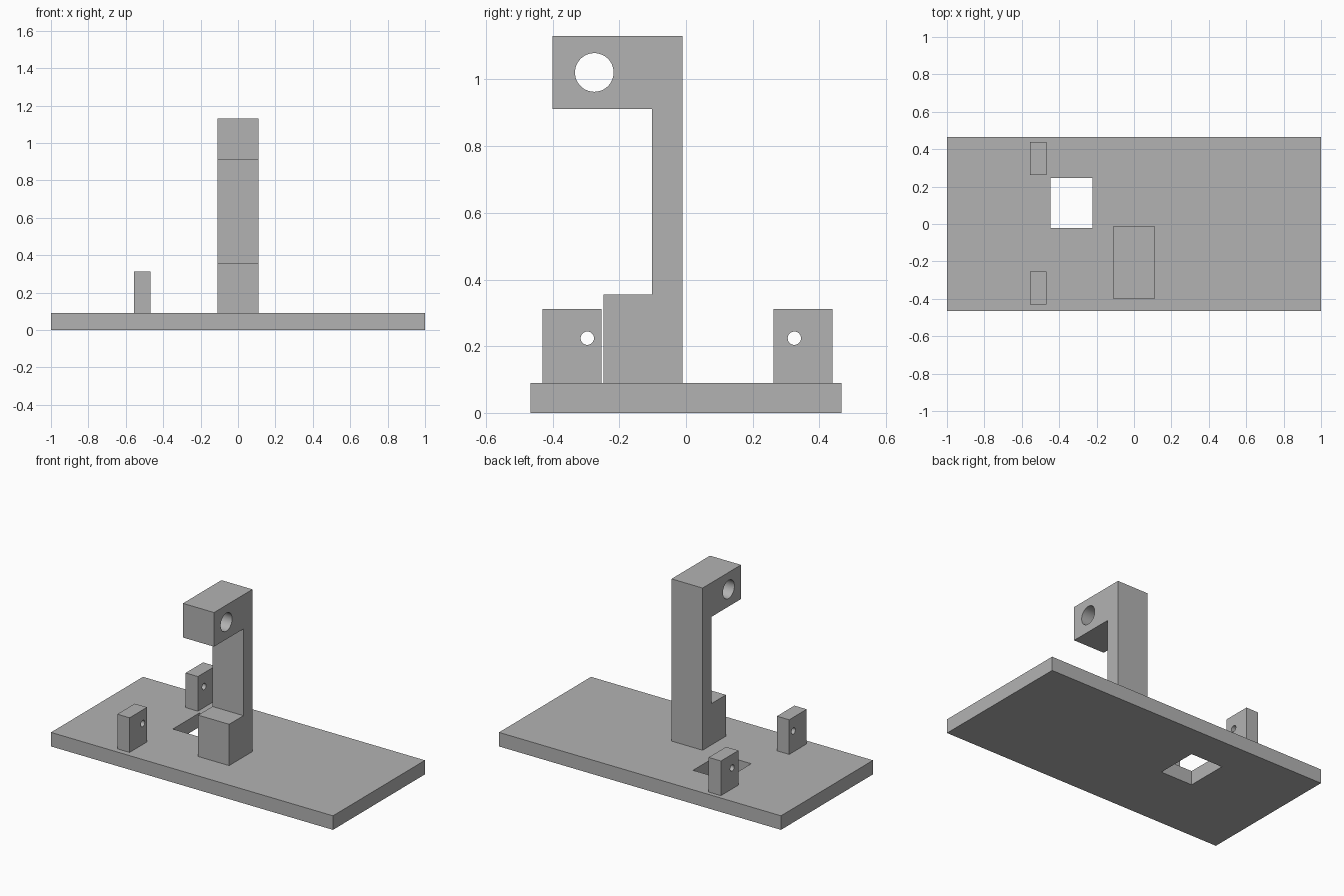
import bpy, bmesh, math
from mathutils import Matrix

if "Cube" in bpy.data.objects:
    bpy.data.objects.remove(bpy.data.objects["Cube"], do_unlink=True)

grey = bpy.data.materials.new("mid_grey")
grey.use_nodes = True
grey.diffuse_color = (0.45, 0.45, 0.45, 1)
grey.node_tree.nodes["Principled BSDF"].inputs["Base Color"].default_value = grey.diffuse_color

# Turns a flat outline so it stands in the y-z plane, thickness along x
SIDEWAYS = Matrix(((0, 0, 1, 0), (1, 0, 0, 0), (0, 1, 0, 0), (0, 0, 0, 1)))


def rect(x0, x1, y0, y1):
    return [(x0, y0), (x1, y0), (x1, y1), (x0, y1)]


def circle(cx, cy, r, n=48):
    return [(cx + r * math.cos(math.tau * i / n), cy + r * math.sin(math.tau * i / n))
            for i in range(n)]


def plate(name, loops, low, high, turn=Matrix()):
    """Extrude an outline (first loop) with holes (other loops) from low to high."""
    curve = bpy.data.curves.new(name, 'CURVE')
    curve.dimensions = '2D'
    curve.fill_mode = 'BOTH'
    curve.extrude = (high - low) / 2
    for loop in loops:
        spline = curve.splines.new('POLY')
        spline.points.add(len(loop) - 1)
        for point, (u, v) in zip(spline.points, loop):
            point.co = (u, v, 0, 1)
        spline.use_cyclic_u = True
    obj = bpy.data.objects.new(name, curve)
    bpy.context.collection.objects.link(obj)
    bpy.ops.object.select_all(action='DESELECT')
    obj.select_set(True)
    bpy.context.view_layer.objects.active = obj
    bpy.ops.object.convert(target='MESH')
    obj = bpy.context.view_layer.objects.active

    # Weld caps to sides and place the part
    bm = bmesh.new()
    bm.from_mesh(obj.data)
    bmesh.ops.remove_doubles(bm, verts=bm.verts, dist=0.0001)
    bm.transform(turn @ Matrix.Translation((0, 0, (low + high) / 2)))
    bmesh.ops.recalc_face_normals(bm, faces=bm.faces)
    bm.to_mesh(obj.data)
    bm.free()
    obj.data.materials.clear()
    obj.data.materials.append(grey)
    bpy.ops.object.shade_smooth_by_angle(angle=math.radians(30))
    return obj


BASE_TOP = 0.09

# Base with a rectangular window
plate("base_plate", [rect(-1, 1, -0.466, 0.466), rect(-0.447, -0.222, -0.022, 0.246)],
      0, BASE_TOP)

# Tall column with a stepped foot and an overhanging bored head
column = [(-0.247, BASE_TOP), (-0.011, BASE_TOP), (-0.011, 1.13), (-0.4, 1.13),
          (-0.4, 0.911), (-0.102, 0.911), (-0.102, 0.355), (-0.247, 0.355)]
plate("column", [column, circle(-0.275, 1.021, 0.058)], -0.11, 0.11, SIDEWAYS)

# Pair of small drilled lugs
for name, y0, hole_y in (("front_lug", -0.43, -0.296), ("back_lug", 0.262, 0.325)):
    plate(name, [rect(y0, y0 + 0.177, BASE_TOP, 0.312), circle(hole_y, 0.224, 0.02, 32)],
          -0.555, -0.468, SIDEWAYS)
